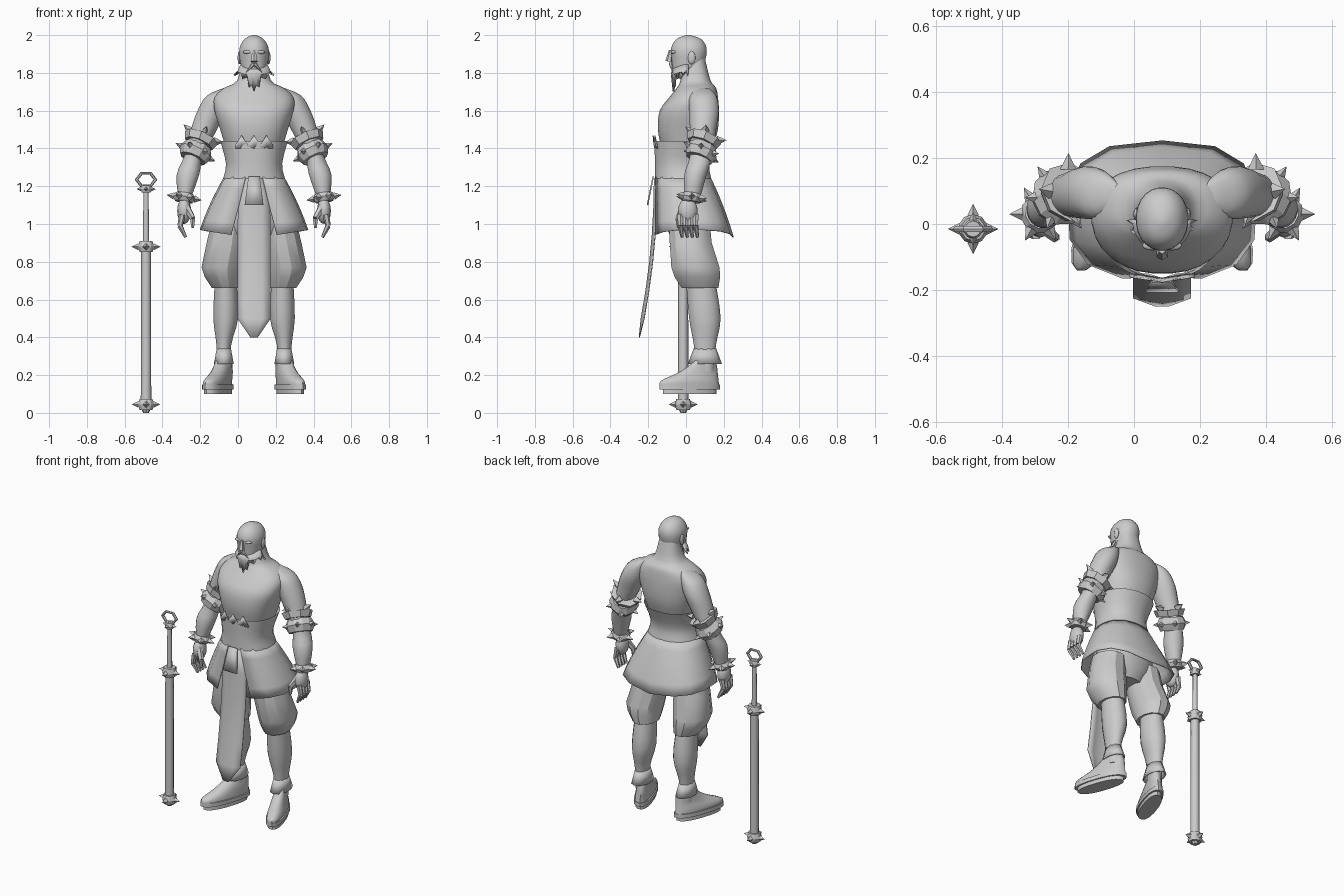
import bpy, bmesh
from math import sin, cos, pi, radians
from mathutils import Vector, Matrix

if "Cube" in bpy.data.objects:
    bpy.data.objects.remove(bpy.data.objects["Cube"])

FIGURE = Vector((.085, 0, 0))
STAFF = Vector((-.487, -.015, 0))
SHADE = (.6, .6, .6, 1)

grey = bpy.data.materials.new("plain_grey")
grey.use_nodes = True
grey.diffuse_color = SHADE
grey.node_tree.nodes["Principled BSDF"].inputs["Base Color"].default_value = SHADE


def finish(bm, name, location=FIGURE, mirror=False, angle=40, thickness=0):
    """Turn a bmesh into a shaded object, optionally mirrored and thickened."""
    bmesh.ops.recalc_face_normals(bm, faces=bm.faces)
    mesh = bpy.data.meshes.new(name)
    bm.to_mesh(mesh)
    bm.free()
    mesh.materials.append(grey)
    part = bpy.data.objects.new(name, mesh)
    bpy.context.collection.objects.link(part)
    part.location = location
    bpy.ops.object.select_all(action='DESELECT')
    part.select_set(True)
    bpy.context.view_layer.objects.active = part
    bpy.ops.object.shade_smooth_by_angle(angle=radians(angle))
    if mirror:
        part.modifiers.new("mirror", 'MIRROR')
    if thickness:
        part.modifiers.new("thickness", 'SOLIDIFY').thickness = thickness


def skin(bm, rows, closed=False):
    """Join rows of points with quads."""
    verts = [[bm.verts.new(point) for point in row] for row in rows]
    for lower, upper in zip(verts, verts[1:]):
        for i in range(len(lower) - (not closed)):
            j = (i + 1) % len(lower)
            bm.faces.new((lower[i], lower[j], upper[j], upper[i]))
    return verts


def power(value, exponent):
    return abs(value) ** exponent * (1 if value > 0 else -1)


def refine(keys, steps):
    """Smooth curve through key sections."""
    keys = [Vector(key) for key in keys]
    result = []
    for i in range(len(keys) - 1):
        a, b = keys[i], keys[i + 1]
        slope_a = (b - keys[max(i - 1, 0)]) / 2
        slope_b = (keys[min(i + 2, len(keys) - 1)] - a) / 2
        for step in range(steps):
            t = step / steps
            ease = t * t * (3 - 2 * t)
            result.append(a.lerp(b, ease) + slope_a * t * (1 - t) ** 2 - slope_b * t * t * (1 - t))
    return result + [keys[-1]]


def tube(name, sections, sides=16, steps=3, square=1, splay=0, cap=True, **options):
    """Loft level rings given as height, x, y, x radius, y radius."""
    bm = bmesh.new()
    rows = []
    for z, x, y, rx, ry in refine(sections, steps):
        ring = []
        for i in range(sides):
            turn = 2 * pi * (i + .5) / sides
            depth = y + ry * power(sin(turn), square)
            ring.append((x + rx * power(cos(turn), square) - splay * (depth - .1), depth, z))
        rows.append(ring)
    verts = skin(bm, rows, closed=True)
    if cap:
        bm.faces.new(verts[0])
        bm.faces.new(verts[-1])
    finish(bm, name, **options)


def centred(profile):
    """Sections on the centre line from height, half width, front, back."""
    return [(z, 0, (front + back) / 2, width, (back - front) / 2) for z, width, front, back in profile]


def rod(bm, start, end, radius, end_radius=0, sides=4):
    """Tapered rod between two points."""
    start, end = Vector(start), Vector(end)
    turn = (end - start).to_track_quat('Z', 'Y').to_matrix().to_4x4()
    bmesh.ops.create_cone(bm, cap_ends=True, segments=sides, radius1=radius, radius2=end_radius,
                          depth=(end - start).length, matrix=Matrix.Translation((start + end) / 2) @ turn)


def ball(bm, centre, size):
    matrix = Matrix.Translation(centre) @ Matrix.Diagonal((*size, 1))
    bmesh.ops.create_uvsphere(bm, u_segments=12, v_segments=8, radius=1, matrix=matrix)


def spikes(bm, centre, axis, radius, length, count, lift=0):
    """Ring of spikes pointing away from an axis."""
    side = axis.cross(Vector((0, 1, 0))).normalized()
    other = axis.cross(side)
    for i in range(count):
        turn = 2 * pi * i / count
        outward = (side * cos(turn) + other * sin(turn) + axis * lift).normalized()
        rod(bm, centre + outward * radius, centre + outward * (radius + length), length * .5)


def collar(bm, centre, axis, radius, height, length, count):
    """Band with a raised middle and spikes around it."""
    for way in (-1, 1):
        rod(bm, centre, centre + axis * way * height / 2, radius, radius * .8, sides=10)
    spikes(bm, centre, axis, radius * .9, length, count)


# Bare torso with sloping shoulders and neck
tube("torso", centred([(1.4, .15, -.13, .14), (1.5, .18, -.15, .17), (1.6, .21, -.14, .175),
                       (1.67, .21, -.09, .17), (1.72, .16, -.05, .16), (1.76, .09, -.03, .13),
                       (1.88, .06, -.01, .1)]),
     sides=28, square=.85, angle=60)

# Head and face
tube("head", centred([(1.77, .03, -.06, -.01), (1.8, .06, -.07, .06), (1.86, .075, -.075, .1),
                      (1.93, .078, -.08, .11), (1.98, .05, -.05, .08), (2, .01, 0, .02)]),
     sides=24, square=.95, angle=60)
bm = bmesh.new()
rod(bm, (0, -.09, 1.86), (0, -.08, 1.92), .02, .01, sides=6)
finish(bm, "nose")
bm = bmesh.new()
ball(bm, (.077, .03, 1.88), (.01, .02, .035))
finish(bm, "ears", mirror=True)
bm = bmesh.new()
ball(bm, (.03, -.065, 1.91), (.03, .015, .01))
finish(bm, "brows", mirror=True, angle=60)
bm = bmesh.new()
rod(bm, (0, -.08, 1.85), (.045, -.07, 1.8), .012, sides=6)
finish(bm, "moustache", mirror=True)

# Jagged beard around the jaw, longest at the chin
bm = bmesh.new()
columns = []
points = 16
for i in range(points + 1):
    turn = radians(200) * (i / points - .5)
    front = max(0, cos(turn))
    notch = i % 2
    flare = .08 + .03 * (1 - notch) * (1 - front ** 3)
    columns.append([(.07 * sin(turn), -.075 * cos(turn), 1.85 - .03 * front),
                    (.088 * sin(turn), -.08 * cos(turn), 1.81 - .02 * front),
                    (flare * sin(turn) * (1 - .3 * front), -.07 * cos(turn), 1.79 - .09 * front ** 3 + .03 * notch)])
skin(bm, columns)
finish(bm, "beard", thickness=.01, angle=30)

# Arms
tube("arms", [(1.72, .14, .09, .02, .03), (1.68, .19, .09, .06, .07), (1.6, .225, .095, .075, .08),
              (1.5, .265, .09, .07, .07), (1.36, .32, .08, .05, .06), (1.26, .35, .05, .06, .06),
              (1.12, .37, .03, .03, .04)], sides=20, mirror=True, angle=70)

# Hands with curled fingers and thumb
bm = bmesh.new()
ball(bm, (.37, .01, 1.07), (.037, .052, .07))
for finger in range(4):
    y = -.03 + .027 * finger
    knuckle, joint = Vector((.38, y, 1.05)), Vector((.392, y, .99))
    rod(bm, knuckle, joint, .018, .014, sides=6)
    rod(bm, joint, joint + Vector((-.03, .01, -.06)), .015, .008, sides=6)
thumb = Vector((.325, -.04, 1.03))
rod(bm, (.36, -.01, 1.09), thumb, .022, .016, sides=6)
rod(bm, thumb, thumb + Vector((0, 0, -.05)), .016, .008, sides=6)
finish(bm, "hands", mirror=True, angle=50)

# Spiked arm bands and bracelets
along_arm = Vector((.45, -.4, -1)).normalized()
along_wrist = Vector((.15, -.15, -1)).normalized()
cuff = Vector((.285, .09, 1.44))
bm = bmesh.new()
rod(bm, cuff - along_arm * .02, cuff + along_arm * .02, .095, .08, sides=8)
spikes(bm, cuff, along_arm, .075, .05, count=4, lift=-.4)
finish(bm, "upper_arm_cuffs", mirror=True, angle=20)
for name, centre, axis, radius, height, length in (
        ("lower_arm_bands", (.31, .08, 1.38), along_arm, .09, .08, .035),
        ("bracelets", (.37, .03, 1.14), along_wrist, .06, .045, .04)):
    bm = bmesh.new()
    collar(bm, Vector(centre), axis, radius, height, length, 6)
    finish(bm, name, mirror=True, angle=20)

# Robe wrap around the waist
tube("robe_wrap", centred([(1.44, .18, -.17, .17), (1.32, .15, -.165, .125), (1.24, .165, -.165, .135)]),
     sides=24, square=.9, cap=False)

# Pointed trim on the chest
bm = bmesh.new()
rows = [[], []]
for i in range(-3, 4):
    x = i * .033
    y = abs(x) * .15 - .172
    rows[0].append((x, y, 1.42 if i % 2 else 1.47))
    rows[1].append((x, y + .01, 1.4))
skin(bm, rows)
finish(bm, "chest_trim", thickness=.005, angle=10)

# Robe skirt, open at the front
bm = bmesh.new()
rows = []
levels, panels = 5, 6
for level in range(levels + 1):
    drop = level / levels
    spread = drop + .25 * drop * (1 - drop)
    opening = .25 + .07 * drop
    square = .9 - .15 * drop
    row = []
    for panel in range(panels + 1):
        turn = opening + (pi - opening) * panel / panels
        x = (.16 + .13 * spread) * power(sin(turn), square)
        y = -.018 + .058 * spread - (.148 + .065 * spread) * power(cos(turn), square)
        row.append((x, y, 1.25 - drop * (.32 - .04 * sin(turn))))
    row[-1] = (0, *row[-1][1:])
    rows.append(row)
skin(bm, rows)
finish(bm, "robe_skirt", mirror=True, thickness=.005, angle=35)

# Hanging front cloth with a pointed end, and the belt flap over it
bm = bmesh.new()
rows = []
for level in range(levels + 1):
    drop = level / levels
    half = min(.088, .045 + .2 * drop)
    y = -.17 - .07 * drop ** 2
    rows.append([(side * half, y + .015 * abs(side), 1.24 - .74 * drop) for side in (-1, -.5, 0, .5, 1)])
rows.append([(side * .02, -.25, .4) for side in (-1, -.5, 0, .5, 1)])
skin(bm, rows)
finish(bm, "front_cloth", thickness=.006, angle=25)
bm = bmesh.new()
skin(bm, [[(-.03, -.17, 1.25), (.03, -.17, 1.25)], [(-.05, -.2, 1.1), (.05, -.2, 1.1)]])
finish(bm, "belt_flap", thickness=.008)

# Trousers
tube("hips", centred([(1.24, .14, -.13, .11), (1, .2, -.11, .14), (.88, .1, -.05, .1)]))
tube("trousers", [(1, .13, .02, .1, .11), (.9, .145, .025, .11, .115), (.77, .17, .05, .112, .132),
                  (.72, .165, .06, .1, .125), (.66, .15, .075, .075, .1)],
     sides=12, steps=1, mirror=True, angle=30)

# Lower legs, gaiters and shoes
tube("shins", [(.68, .15, .08, .06, .08), (.5, .15, .1, .067, .085), (.36, .16, .1, .04, .06),
               (.22, .16, .1, .04, .05)], mirror=True, angle=60)
tube("gaiters", [(.34, .16, .1, .04, .06), (.26, .16, .1, .055, .09)],
     sides=10, steps=1, cap=False, mirror=True, thickness=.005, angle=20)
tube("shoes", [(.14, .165, .02, .052, .16), (.17, .165, .02, .052, .155), (.21, .16, .06, .045, .11),
               (.25, .16, .09, .04, .075), (.28, .16, .1, .038, .055)],
     square=.85, splay=.33, mirror=True, angle=50)
for name, base, width, length in (("shoe_rims", .125, .06, .162), ("shoe_soles", .1, .052, .145)):
    tube(name, [(z, .165, .02, width, length) for z in (base, base + .025)],
         steps=1, square=.85, splay=.33, mirror=True)

# Staff beside the figure, with spiked collars and a ring
up = Vector((0, 0, 1))
bm = bmesh.new()
rod(bm, up * .03, up * .88, .028, .026, sides=8)
finish(bm, "staff_shaft", location=STAFF, angle=50)
bm = bmesh.new()
rod(bm, up * .88, up * 1.2, .017, .013, sides=8)
finish(bm, "staff_grip", location=STAFF, angle=50)
bm = bmesh.new()
rod(bm, up * 0, up * .03, .015, .03, sides=8)
for height, radius in ((.045, .045), (.88, .045), (1.185, .03)):
    collar(bm, up * height, up, radius, radius * 1.3, radius * .8, 4)
finish(bm, "staff_collars", location=STAFF, angle=20)
bpy.ops.mesh.primitive_torus_add(location=STAFF + up * 1.235, rotation=(pi / 2, 0, 0), major_segments=6,
                                 minor_segments=6, major_radius=.05, minor_radius=.01)
ring = bpy.context.object
ring.name = "staff_ring"
ring.scale.y = .75
ring.data.materials.append(grey)
